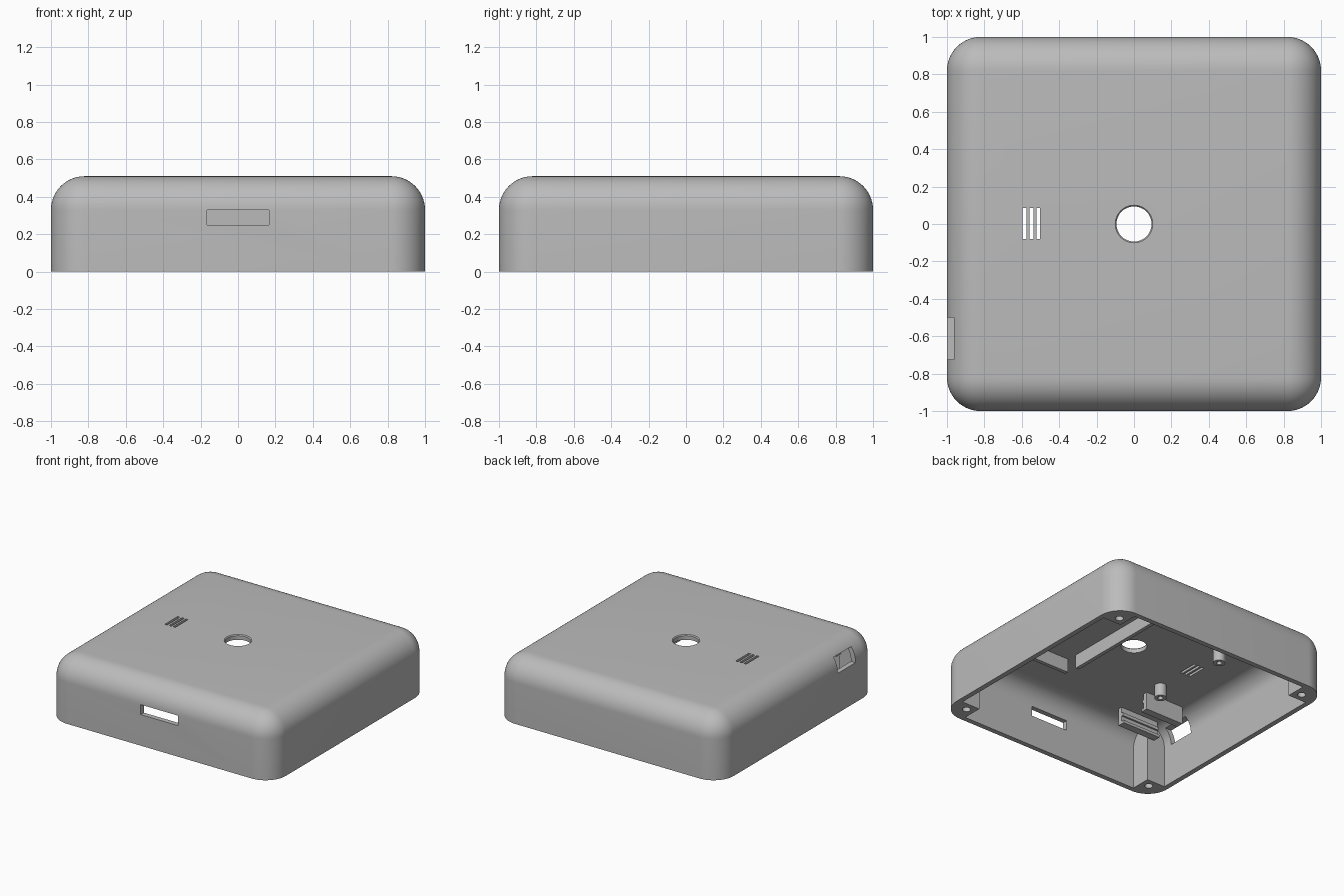
import bpy, bmesh
from mathutils import Matrix, Vector

cube = bpy.data.objects.get("Cube")
if cube:
    bpy.data.objects.remove(cube, do_unlink=True)

# One matte grey plastic
GREY = (0.5, 0.5, 0.5, 1)
plastic = bpy.data.materials.new("grey_plastic")
plastic.use_nodes = True
plastic.diffuse_color = GREY
plastic.node_tree.nodes["Principled BSDF"].inputs["Base Color"].default_value = GREY

HEIGHT, WALL, RADIUS = 0.51, 0.04, 0.18
CEILING = HEIGHT - WALL


def finish(name, bm):
    mesh = bpy.data.meshes.new(name)
    bmesh.ops.recalc_face_normals(bm, faces=bm.faces)
    bm.to_mesh(mesh)
    bm.free()
    mesh.materials.append(plastic)
    obj = bpy.data.objects.new(name, mesh)
    bpy.context.collection.objects.link(obj)
    return obj


def add_box(bm, low, high):
    low, high = Vector(low), Vector(high)
    matrix = Matrix.Translation((low + high) / 2) @ Matrix.Diagonal((*(high - low), 1))
    bmesh.ops.create_cube(bm, size=1, matrix=matrix)


def box(name, low, high):
    bm = bmesh.new()
    add_box(bm, low, high)
    return finish(name, bm)


def cylinder(name, x, y, low, high, r_low, r_high=None):
    bm = bmesh.new()
    bmesh.ops.create_cone(bm, cap_ends=True, segments=48, radius1=r_low,
                          radius2=r_high or r_low, depth=high - low,
                          matrix=Matrix.Translation((x, y, (low + high) / 2)))
    return finish(name, bm)


def rounded_box(name, half, low, high, radius):
    """Box with rounded upright and top edges and a sharp bottom."""
    bm = bmesh.new()
    add_box(bm, (-half, -half, low), (half, half, high))
    edges = [e for e in bm.edges if max(v.co.z for v in e.verts) > high - 0.001]
    bmesh.ops.bevel(bm, geom=edges, offset=radius, offset_type='OFFSET',
                    segments=14, profile=0.5, affect='EDGES')
    return finish(name, bm)


def boolean(target, *tools, operation='DIFFERENCE'):
    bpy.context.view_layer.objects.active = target
    for tool in tools:
        mod = target.modifiers.new("cut", 'BOOLEAN')
        mod.operation, mod.solver, mod.object = operation, 'EXACT', tool
        bpy.ops.object.modifier_apply(modifier=mod.name)
        bpy.data.objects.remove(tool, do_unlink=True)


CORNERS = [(sx, sy) for sx in (-1, 1) for sy in (-1, 1)]

# Hollow case, the cavity leaving a square screw post in each corner
case = rounded_box("case_shell", 1, 0, HEIGHT, RADIUS)
cavity = rounded_box("cavity", 1 - WALL, -0.1, CEILING, RADIUS - WALL)
for sx, sy in CORNERS:
    lo_x, hi_x = sorted((sx * 0.8, sx * 1.1))
    lo_y, hi_y = sorted((sy * 0.8, sy * 1.1))
    boolean(cavity, box("post_space", (lo_x, lo_y, -0.2), (hi_x, hi_y, 0.6)))
boolean(case, cavity)

# Screw holes in the posts
for sx, sy in CORNERS:
    boolean(case, cylinder("screw_hole", sx * 0.867, sy * 0.867, -0.1, 0.3, 0.03))

# Round top opening with a softened rim
boolean(case, cylinder("top_hole", 0, 0, 0.4, 0.6, 0.094),
        cylinder("hole_chamfer", 0, 0, HEIGHT - 0.012, HEIGHT + 0.004, 0.09, 0.104))

# Three vent slots
for x in (-0.585, -0.548, -0.512):
    boolean(case, box("vent", (x - 0.01, -0.08, 0.4), (x + 0.01, 0.085, 0.6)))

# Front slot and side port window
boolean(case, box("front_slot", (-0.165, -1.1, 0.25), (0.165, -0.9, 0.33)),
        box("side_window", (-1.1, -0.725, 0.32), (-0.9, -0.5, 0.44)))

# Two ribs that locate the internal module
TOP = CEILING + 0.01
box("long_rib", (0.214, -0.37, 0.36), (0.244, 0.6, TOP))
box("short_rib", (0.25, -0.482, 0.36), (0.85, -0.452, TOP))

# Board standoffs with pilot holes
for side, y in (("front", -0.32), ("back", 0.345)):
    standoff = cylinder(side + "_standoff", -0.52, y, 0.37, TOP, 0.045)
    boolean(standoff, cylinder("pilot_hole", -0.52, y, 0.3, 0.45, 0.02))

# Lipped rails holding the side connector
for side, s in (("front", -1), ("back", 1)):
    rail = bmesh.new()
    for inner, outer, low, high in ((0.125, 0.16, 0.33, TOP), (0.1, 0.14, 0.33, 0.352),
                                    (0.11, 0.14, 0.395, 0.42)):
        a, b = sorted((-0.612 + s * inner, -0.612 + s * outer))
        add_box(rail, (-0.84, a, low), (-0.5, b, high))
    finish(side + "_connector_rail", rail)

# Smooth curves with crisp edges
for obj in bpy.context.scene.objects:
    obj.select_set(obj.type == 'MESH')
bpy.context.view_layer.objects.active = case
bpy.ops.object.shade_smooth_by_angle(angle=0.5)
